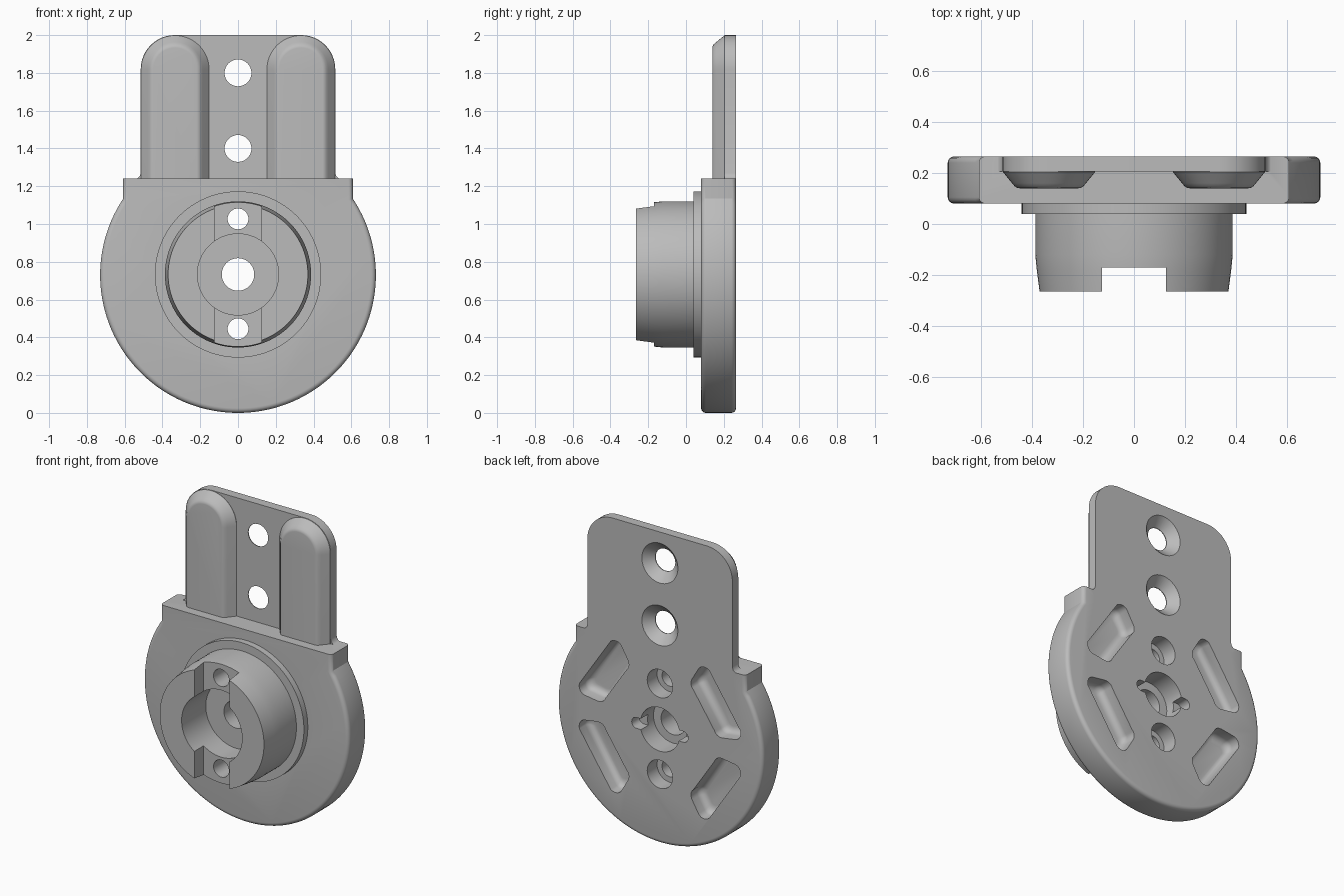
import bpy, bmesh
from math import sin, cos, pi, acos, radians

cube = bpy.data.objects.get("Cube")
if cube:
    bpy.data.objects.remove(cube, do_unlink=True)

BACK, FRONT = 0.265, 0.08      # plate faces
CZ = 0.73                      # hub axis height

grey = bpy.data.materials.new("light_grey")
grey.use_nodes = True
grey.diffuse_color = (0.5, 0.5, 0.5, 1)
grey.node_tree.nodes["Principled BSDF"].inputs["Base Color"].default_value = (0.5, 0.5, 0.5, 1)


def loft(name, sections):
    """Solid through (y, outline) sections with equal point counts."""
    bm = bmesh.new()
    loops = [[bm.verts.new((x, y, z)) for x, z in pts] for y, pts in sections]
    n = len(loops[0])
    for a, b in zip(loops, loops[1:]):
        for i in range(n):
            j = (i + 1) % n
            bm.faces.new((a[i], a[j], b[j], b[i]))
    bm.faces.new(loops[0])
    bm.faces.new(loops[-1])
    bmesh.ops.recalc_face_normals(bm, faces=bm.faces)
    mesh = bpy.data.meshes.new(name)
    bm.to_mesh(mesh)
    bm.free()
    mesh.materials.append(grey)
    obj = bpy.data.objects.new(name, mesh)
    bpy.context.collection.objects.link(obj)
    return obj


def arc(cx, cz, r, a0, a1, n):
    return [(cx + r * cos(a0 + (a1 - a0) * i / n),
             cz + r * sin(a0 + (a1 - a0) * i / n)) for i in range(n + 1)]


def turned(name, profile, cz, n=64):
    """Round solid about a y axis, from (y, radius) pairs."""
    return loft(name, [(y, arc(0, cz, r, 0, 2 * pi, n)[:-1]) for y, r in profile])


def rounded_rect(w, h, r, n=6):
    pts = []
    for k, (sx, sz) in enumerate(((1, 1), (-1, 1), (-1, -1), (1, -1))):
        pts += arc(sx * (w / 2 - r), sz * (h / 2 - r), r, k * pi / 2, (k + 1) * pi / 2, n)
    return pts


def combine(target, other, operation):
    mod = target.modifiers.new(operation, 'BOOLEAN')
    mod.operation, mod.solver, mod.object = operation, 'EXACT', other
    bpy.context.view_layer.objects.active = target
    bpy.ops.object.modifier_apply(modifier=mod.name)
    bpy.data.objects.remove(other, do_unlink=True)


# Round plate with squared shoulders and a rolled rim
def plate_outline(inset):
    r, w = 0.73 - inset, 0.608 - inset
    a = acos(w / r)
    return [(w, 1.24)] + arc(0, CZ, r, a, -pi - a, 96) + [(-w, 1.24)]


R = 0.025
steps = [i * pi / 8 for i in range(5)]
rim = [(FRONT + R - R * cos(t), plate_outline(R - R * sin(t))) for t in steps]
rim += [(BACK - R + R * sin(t), plate_outline(R - R * cos(t))) for t in steps]
body = loft("mounting_plate", rim)

# Upright tab with rounded corners and a small flare at its foot
half = [(0.515, 1.2), (0.545, 1.235), (0.53, 1.243), (0.52, 1.253), (0.515, 1.27)]
tab = half + arc(0.335, 1.82, 0.18, 0, pi / 2, 12)
tab += [(-x, z) for x, z in reversed(tab)]
combine(body, loft("tab", [(0.205, tab), (BACK, tab)]), 'UNION')


# Raised pads with sloped edges on the tab
def pad_outline(side, inset):
    r = 0.181 - inset
    pts = [(0.333 + r, 1.2)] + arc(0.333, 1.818, r, 0, pi, 24) + [(0.333 - r, 1.2)]
    return [(side * x, z) for x, z in pts]


for side in (1, -1):
    slope = ((0.22, 0.001), (0.203, 0.001), (0.16, 0.036), (0.147, 0.047), (0.141, 0.058), (0.14, 0.066))
    combine(body, loft("pad", [(y, pad_outline(side, i)) for y, i in slope]), 'UNION')

# Hub with flange and slightly tapered nose
hub = ((0.12, 0.44), (0.04, 0.44), (0.04, 0.387), (-0.12, 0.387), (-0.18, 0.381), (-0.265, 0.37))
combine(body, turned("hub", hub, CZ + 0.003, 96), 'UNION')

# Hub bore, cross slot and stepped centre hole
combine(body, turned("bore_cutter", ((-0.4, 0.215), (-0.02, 0.215)), CZ + 0.003), 'DIFFERENCE')
slot = [(-0.125, 0.2), (0.125, 0.2), (0.125, 1.3), (-0.125, 1.3)]
combine(body, loft("slot_cutter", [(-0.4, slot), (-0.17, slot)]), 'DIFFERENCE')
centre = ((-0.1, 0.086), (0.13, 0.086), (0.13, 0.14), (0.4, 0.14))
combine(body, turned("centre_cutter", centre, CZ + 0.003), 'DIFFERENCE')
notch = [(x, z + CZ) for x, z in rounded_rect(0.4, 0.07, 0.034)]
combine(body, loft("notch_cutter", [(0.19, notch), (0.4, notch)]), 'DIFFERENCE')

# Counterbored hub screw holes and countersunk tab holes
for z in (0.445, 1.027):
    screw = ((-0.3, 0.055), (0.165, 0.055), (0.165, 0.09), (0.4, 0.09))
    combine(body, turned("screw_cutter", screw, z, 40), 'DIFFERENCE')
for z in (1.4, 1.8):
    sink = ((0.0, 0.071), (0.21, 0.071), (BACK, 0.128), (0.4, 0.128))
    combine(body, turned("sink_cutter", sink, z, 48), 'DIFFERENCE')


# Four curved pockets in the back
def pocket_outline(mid, inset):
    pts = rounded_rect(0.44 - 2 * inset, 0.19 - 2 * inset, 0.05 - inset * 0.5)
    out = []
    for s, dr in pts:
        a, r = mid + s / 0.495, 0.495 + dr
        out.append((r * cos(a), CZ + r * sin(a)))
    return out


for deg in (34, 146, 214, 326):
    mid = radians(deg)
    floor = [(0.165 + 0.04 * (1 - cos(t)), pocket_outline(mid, 0.04 * (1 - sin(t)))) for t in steps]
    combine(body, loft("pocket_cutter", floor + [(0.4, pocket_outline(mid, 0))]), 'DIFFERENCE')

# Smooth the curved surfaces, keep crisp edges
bpy.ops.object.select_all(action='DESELECT')
body.select_set(True)
bpy.context.view_layer.objects.active = body
bpy.ops.object.shade_smooth_by_angle(angle=radians(30))
